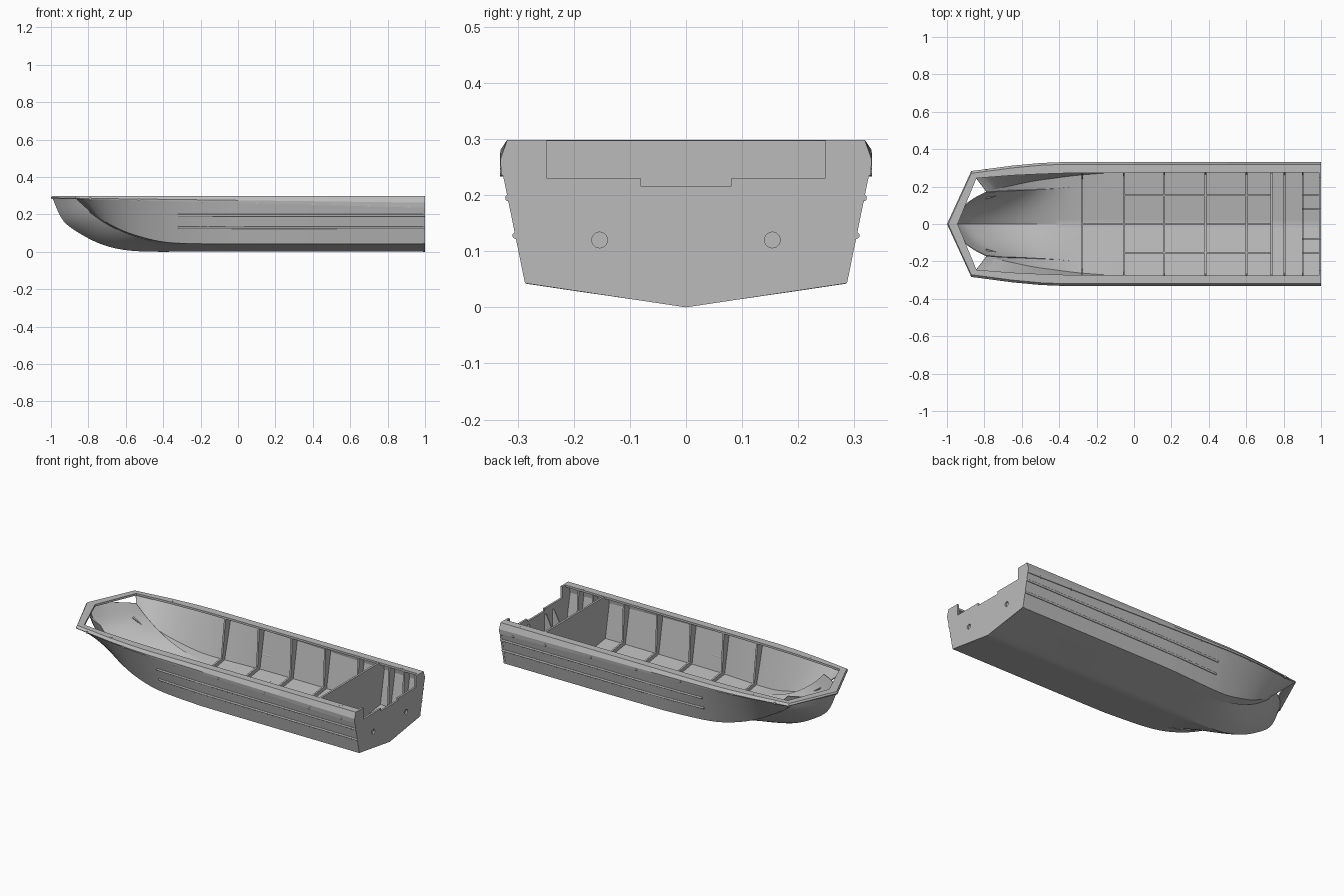
import bpy, bmesh, math
from mathutils import Vector

if "Cube" in bpy.data.objects:
    bpy.data.objects.remove(bpy.data.objects["Cube"])

metal = bpy.data.materials.new("bare_grey_metal")
metal.use_nodes = True
GREY = (0.5, 0.5, 0.5, 1)
metal.diffuse_color = GREY
metal.node_tree.nodes["Principled BSDF"].inputs["Base Color"].default_value = GREY
TOP = 0.298


def finish(name, verts, faces, thick=0, smooth=False):
    """Make a mesh part, mirrored across the centre line."""
    me = bpy.data.meshes.new(name)
    me.from_pydata([tuple(v) for v in verts], [], faces)
    bm = bmesh.new()
    bm.from_mesh(me)
    bmesh.ops.recalc_face_normals(bm, faces=bm.faces)
    bm.to_mesh(me)
    bm.free()
    ob = bpy.data.objects.new(name, me)
    bpy.context.collection.objects.link(ob)
    me.materials.append(metal)
    m = ob.modifiers.new("mirror", 'MIRROR')
    m.use_axis = (False, True, False)
    m.merge_threshold = 0.0005
    if thick:
        s = ob.modifiers.new("sheet", 'SOLIDIFY')
        s.thickness = thick
        s.offset = 0
    if smooth:
        # Bake the modifiers first so that the sheet rims stay sharp
        bpy.ops.object.select_all(action='DESELECT')
        ob.select_set(True)
        bpy.context.view_layer.objects.active = ob
        bpy.ops.object.convert(target='MESH')
        bpy.ops.object.shade_smooth_by_angle(angle=math.radians(25))
    return ob


def loft(name, rows, closed=False, **kw):
    """Skin a list of equally long point rows."""
    n = len(rows[0])
    span = n if closed else n - 1
    faces = [(i * n + j, i * n + (j + 1) % n, (i + 1) * n + (j + 1) % n, (i + 1) * n + j)
             for i in range(len(rows) - 1) for j in range(span)]
    if closed:
        faces += [tuple(range(n)), tuple(range((len(rows) - 1) * n, len(rows) * n))]
    return finish(name, [p for r in rows for p in r], faces, **kw)


def plate(name, outline, x0, x1):
    """Extrude a y-z outline along x."""
    return loft(name, [[(x, y, z) for y, z in outline] for x in (x0, x1)], closed=True)


def lerp_table(table, x):
    for (a, p), (b, q) in zip(table, table[1:]):
        if x <= b:
            return p + (q - p) * max(0, (x - a) / (b - a))
    return table[-1][1]


def spline(rows, steps=5):
    """Smooth curve through rows of numbers."""
    out = []
    for i in range(len(rows) - 1):
        a, b, c, d = (rows[min(max(k, 0), len(rows) - 1)] for k in (i - 1, i, i + 1, i + 2))
        for s in range(steps):
            t = s / steps
            out.append([q + t * ((r - p) / 2 + t * (p - 2.5 * q + 2 * r - w / 2
                        + t * (1.5 * (q - r) + (w - p) / 2))) for p, q, r, w in zip(a, b, c, d)])
    return out + [list(rows[-1])]


def rail_out(x):
    return lerp_table([(-.87, .283), (-.65, .312), (-.5, .326), (-.38, .331), (1, .331)], x)


def rail_in(x):
    return lerp_table([(-.84, .245), (-.6, .264), (-.3, .274), (1, .275)], x)


def rail_low(x):
    return .235 + (1 - x) / 1.87 * .048


# Hull stations: keel x, z; chine x, y, z; bottom panel edge y, z; bow fullness
stations = spline([
    (.994, .003, .994, .284, .044, .2, .032, 0), (.1, .003, .1, .283, .044, .2, .032, 0),
    (-.1, .003, -.1, .277, .044, .2, .033, 0), (-.3, .003, -.3, .262, .047, .2, .036, 0),
    (-.45, .003, -.42, .247, .058, .19, .052, 0), (-.59, .01, -.53, .232, .085, .184, .088, .1),
    (-.71, .036, -.62, .214, .117, .18, .135, .25), (-.82, .086, -.69, .199, .152, .178, .185, .5),
    (-.93, .165, -.74, .187, .183, .175, .228, .8), (-.988, .284, -.79, .174, .217, .17, .282, 1)])

# Bottom panels, rising clear of the sides at the bow; sides turned in below the chine
bottom, sides = [], []
for kx, kz, cx, cy, cz, ey, ez, full in stations:
    k, c, e = Vector((kx, 0, kz)), Vector((cx, cy, cz)), Vector((cx, ey, ez))
    ctrl = (k + e) / 2 + Vector((-.04, .025, -.1 * (1 - full))) * full
    bottom.append([k * (1 - t) ** 2 + ctrl * 2 * t * (1 - t) + e * t * t
                   for t in [j / 8 for j in range(9)]])
    shelf_z = min(ez, cz - .008)
    inner = Vector((cx, ey - .5 * (ez - shelf_z), shelf_z))
    tx = cx - .078 * max(0, (-.5 - cx) / .29)
    sides.append([inner, c, Vector((tx, rail_out(tx) - .008, rail_low(tx) + .004))])
loft("bottom_hull", bottom, thick=.005, smooth=True)
loft("side_hull", sides, thick=.005, smooth=True)

# Gunwale rail running along the side and round to the bow tip
rows = []
for x in (1, .5, 0, -.38, -.5, -.65, -.75, -.87):
    o, i, low = rail_out(x), rail_in(x), rail_low(x)
    ix = max(x, -.842)
    rows.append([(ix, i, TOP), (x, o - .012, TOP), (x, o, (low + TOP) / 2 - .004), (x, o - .002, low),
                 (x, o - .012, low), (x, o - .02, .286), (ix, i, .286)])
rows.append([(-.943, 0, TOP), (-.993, 0, TOP), (-1, 0, .29), (-.998, 0, .283),
             (-.99, 0, .283), (-.98, 0, .286), (-.943, 0, .286)])
loft("gunwale_rail", rows, closed=True)


def hull_at(x):
    """Chine and side-top points of the section at x."""
    cy = lerp_table([(-.3, .262), (-.1, .277), (.1, .283), (1, .284)], x)
    return (cy, .045), (rail_out(x) - .01, rail_low(x))


# Ribs: floor bar and upright bracket in one piece
for n, x in enumerate((-.277, -.055, .162, .382, .602, .805, .902)):
    chine, top = hull_at(x)
    i = rail_in(x) - .002
    plate(f"rib_{n + 1}", [(0, .004), chine, top, (top[0] - .005, .288), (i, .288),
                           (chine[0] - .022, .066), (0, .028)], x - .005, x + .005)

# Full bulkhead and notched transom
chine, top = hull_at(.735)
plate("bulkhead", [(0, .004), chine, top, (.31, .288), (.274, .288), (.274, .297), (0, .297)],
      .729, .741)
transom = plate("transom", [(0, 0), (.287, .043), (.326, .235), (.318, TOP), (.248, TOP),
                            (.248, .23), (.08, .23), (.08, .215), (0, .215)], .988, 1)


def cylinder(name, at, radius, depth, axis, sides=16):
    bm = bmesh.new()
    bmesh.ops.create_cone(bm, cap_ends=True, segments=sides, radius1=radius,
                          radius2=radius, depth=depth)
    rot = Vector((0, 0, 1)).rotation_difference(Vector(axis))
    verts = [rot @ v.co + Vector(at) for v in bm.verts]
    bm.verts.index_update()
    faces = [tuple(v.index for v in f.verts) for f in bm.faces]
    bm.free()
    return finish(name, verts, faces, smooth=True)


# Drain sockets in the transom
drill = cylinder("drain_cutter", (1, .154, .12), .014, .018, (1, 0, 0), 24)
drill.hide_render = True
drill.hide_viewport = True
cut = transom.modifiers.new("drains", 'BOOLEAN')
cut.operation = 'DIFFERENCE'
cut.object = drill

# Knees bracing the transom
for n, y in enumerate((.08, .155)):
    verts = [(x, yy, z) for yy in (y - .003, y + .003)
             for x, z in ((.902, .024), (.99, .024), (.99, .2), (.975, .2), (.902, .05))]
    loft(f"transom_knee_{n + 1}", [verts[:5], verts[5:]], closed=True)

# Floor stringers and keelson
for name, y, x0 in (("floor_stringer", .155, -.055), ("keelson", .0, -.277)):
    z = y * .14 + .004
    outline = [(max(y - .004, 0), z), (y + .004, z + .001), (y + .004, z + .024),
               (max(y - .004, 0), z + .024)]
    plate(name, outline, x0, .73)

# Half-round rub strakes on the sides
for name, z in (("upper_rub_strake", .195), ("lower_rub_strake", .128)):
    rows = []
    for x in (-.32, -.1, .1, .5, 1):
        (cy, cz), (ty, tz) = hull_at(x)
        y = cy + (ty - cy) * (z - cz) / (tz - cz) + .004
        rows.append([(x, y + .005 * math.cos(t * math.pi / 8), z + .006 * math.sin(t * math.pi / 8))
                     for t in range(16)])
    loft(name, rows, closed=True, smooth=True)

# Rail studs and deck eyes
for n, x in enumerate((-.79, -.53, -.19, .1, .4, .7, .91)):
    cylinder(f"rail_stud_{n + 1}", (x, rail_out(x) - .0065, rail_low(x) + .003), .007, .014, (0, 1, 0), 10)
for name, x, y in (("bow_deck_eye", -.632, .285), ("stern_deck_eye", .88, .29)):
    cylinder(name, (x, y, TOP - .005), .013, .011, (0, 0, 1))
